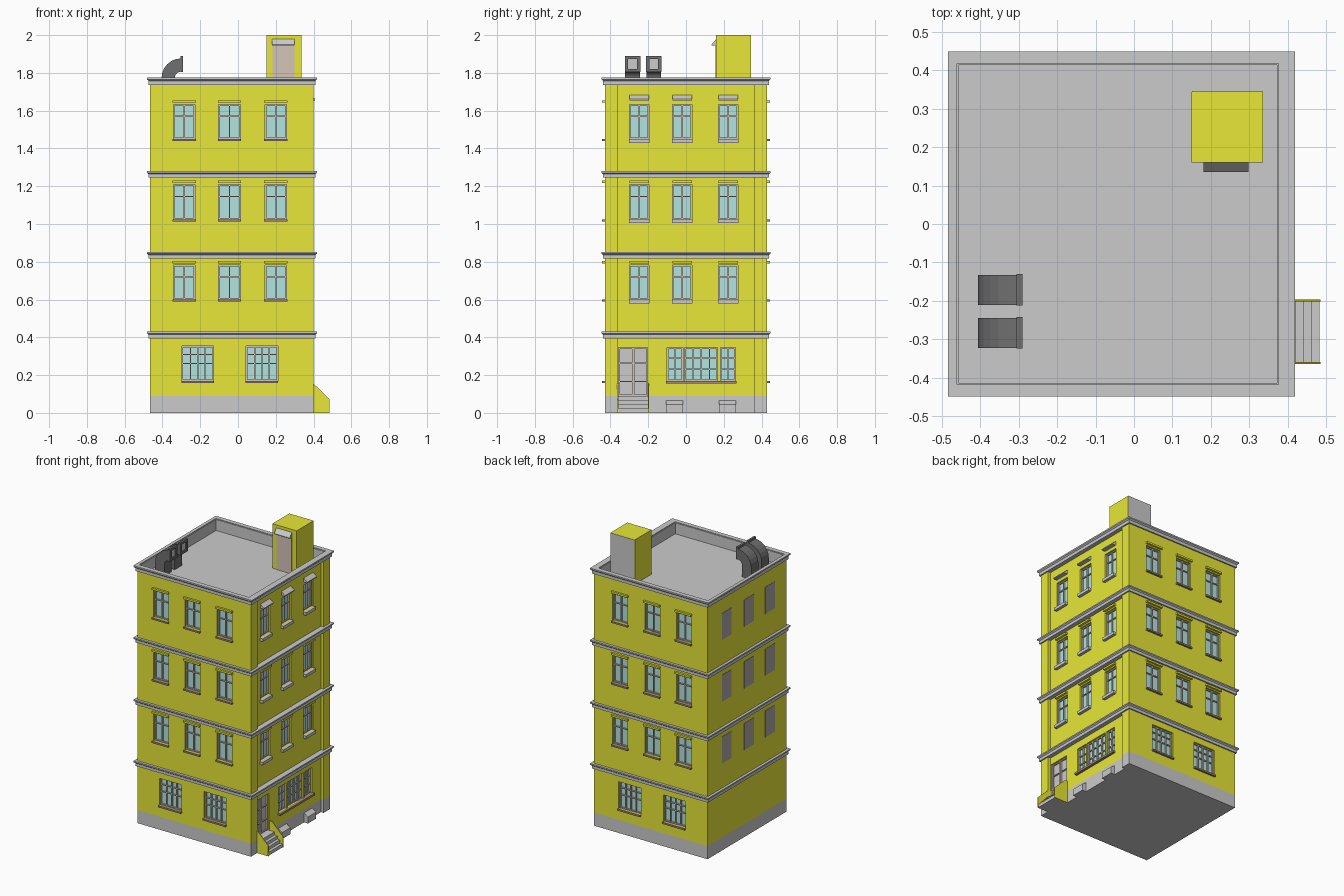
import bpy, bmesh, math
from mathutils import Vector

if "Cube" in bpy.data.objects:
    bpy.data.objects.remove(bpy.data.objects["Cube"])


def mat(name, r, g, b):
    m = bpy.data.materials.new(name)
    m.diffuse_color = (r, g, b, 1)
    m.use_nodes = True
    m.node_tree.nodes["Principled BSDF"].inputs["Base Color"].default_value = m.diffuse_color
    return m


YELLOW = mat("yellow_render", 0.8, 0.8, 0.04)
GLASS = mat("teal_glass", 0.45, 0.78, 0.75)
TAN = mat("tan_wood", 0.66, 0.56, 0.48)
BROWN = mat("dark_brown", 0.36, 0.27, 0.18)
BLIND = mat("blind_panel", 0.44, 0.40, 0.38)
ROOF = mat("roof_grey", 0.53, 0.53, 0.53)
STONE = mat("stone_grey", 0.7, 0.7, 0.7)
BLACK = mat("vent_black", 0.16, 0.16, 0.16)

X0, X1, Y = -0.465, 0.40, 0.43      # outer body
XR = 0.38                           # recessed right-hand wall
parts = {}                          # name -> (bmesh, material)


def part(name, material=None):
    if name not in parts:
        parts[name] = (bmesh.new(), material)
    return parts[name][0]


def finish(name):
    bm, material = parts.pop(name)
    bmesh.ops.recalc_face_normals(bm, faces=bm.faces)
    me = bpy.data.meshes.new(name)
    bm.to_mesh(me)
    bm.free()
    if material:
        me.materials.append(material)
    ob = bpy.data.objects.new(name, me)
    bpy.context.collection.objects.link(ob)
    return ob


def prism(bm, pts, vec):
    """Extrude a 3D polygon along a vector into a closed solid."""
    a = [bm.verts.new(p) for p in pts]
    b = [bm.verts.new(Vector(p) + Vector(vec)) for p in pts]
    n = len(a)
    bm.faces.new(a)
    bm.faces.new(b[::-1])
    return [bm.faces.new((a[i], b[i], b[(i + 1) % n], a[(i + 1) % n])) for i in range(n)]


def box(bm, x0, x1, y0, y1, z0, z1):
    prism(bm, [(x0, y0, z0), (x1, y0, z0), (x1, y1, z0), (x0, y1, z0)], (0, 0, z1 - z0))


def wall_box(bm, face, u0, u1, z0, z1, n0, n1):
    """Box placed on a facade: u along the wall, n outward from it."""
    if face in ("front", "back"):
        s = -1 if face == "front" else 1
        ys = sorted((s * (Y + n0), s * (Y + n1)))
        box(bm, u0, u1, *ys, z0, z1)
    else:
        xs = (XR + n0, XR + n1) if face == "right" else (X0 - n1, X0 - n0)
        box(bm, *xs, u0, u1, z0, z1)


def ring(bm, rects):
    """Closed loft through rectangles (x0, x1, y0, y1, z)."""
    loops = [[bm.verts.new(p) for p in ((a, c, z), (b, c, z), (b, d, z), (a, d, z))]
             for a, b, c, d, z in rects]
    for k, lo in enumerate(loops):
        hi = loops[(k + 1) % len(loops)]
        for i in range(4):
            j = (i + 1) % 4
            bm.faces.new((lo[i], lo[j], hi[j], hi[i]))


def window(face, u0, u1, z0, z1, vs, hs, glass=GLASS, label="window"):
    """Recessed opening with pane, border and glazing bars."""
    wall_box(part("opening_cutter"), face, u0, u1, z0, z1, -0.022, 0.05)
    wall_box(part(f"{face}_{label}_glass", glass), face, u0, u1, z0, z1, -0.03, -0.02)
    bm = part(f"{face}_{label}_frames", TAN)
    t = 0.007
    for u in (u0, u1 - t, *[u0 + (u1 - u0) * f - t / 2 for f in vs]):
        wall_box(bm, face, u, u + t, z0, z1, -0.021, -0.01)
    for z in (z0, z1 - t, *[z0 + (z1 - z0) * f - t / 2 for f in hs]):
        wall_box(bm, face, u0, u1, z, z + t, -0.021, -0.012)


# Walls and plinth share a plan with corner pilasters on the right side
plan = [(X0, -Y), (X1, -Y), (X1, -0.36), (XR, -0.36), (XR, 0.36), (X1, 0.36), (X1, Y), (X0, Y)]
prism(part("walls", YELLOW), [(x, y, 0.09) for x, y in plan], (0, 0, 1.65))
prism(part("plinth", STONE), [(x, y, 0) for x, y in plan], (0, 0, 0.09))

# Sunken roof with grey lining
RX0, RX1, RY = -0.46, 0.375, 0.417
box(part("opening_cutter"), RX0, RX1, -RY, RY, 1.69, 1.9)
box(part("roof_deck", ROOF), RX0, RX1, -RY, RY, 1.685, 1.694)
q = 0.004
ring(part("parapet_lining", STONE), [
    (RX0, RX1, -RY, RY, 1.69), (RX0, RX1, -RY, RY, 1.77),
    (RX0 + q, RX1 - q, -RY + q, RY - q, 1.77), (RX0 + q, RX1 - q, -RY + q, RY - q, 1.69)])

# Cornices: string courses at each floor and the parapet cap
for z, h in ((0.395, 0.035), (0.817, 0.035), (1.245, 0.035), (1.737, 0.038)):
    rects = [(X0 - o, X1 + o, -Y - o, Y + o, z + h * f)
             for o, f in ((0.009, 0), (0.009, 0.55), (0.018, 0.75), (0.018, 1))]
    rects += [(RX0, RX1, -RY, RY, z + h), (RX0, RX1, -RY, RY, z)]
    ring(part("cornices", STONE), rects)

# Upper floor windows
for k, z in enumerate((0.60, 1.025, 1.45)):
    for face in ("front", "back"):
        for u in (-0.285, -0.045, 0.2):
            window(face, u - 0.057, u + 0.057, z, z + 0.183, (0.5,), (0.66,))
            wall_box(part(f"{face}_sills", BROWN), face, u - 0.062, u + 0.062, z - 0.011, z, -0.02, 0.014)
            wall_box(part(f"{face}_lintels", YELLOW), face, u - 0.062, u + 0.062, z + 0.192, z + 0.205, -0.01, 0.014)
    for u in (-0.248, -0.02, 0.223):
        window("right", u - 0.052, u + 0.052, z, z + 0.183, (0.5,), (0.66,))
        wall_box(part("right_sills", STONE), "right", u - 0.054, u + 0.054, z - 0.02, z, -0.02, 0.02)
        wall_box(part("left_blind_windows", BLIND), "left", u - 0.052, u + 0.052, z, z + 0.183, -0.01, 0.002)
        if k < 2:
            wall_box(part("right_lintels", YELLOW), "right", u - 0.052, u + 0.052, z + 0.192, z + 0.205, -0.01, 0.016)
        else:
            prism(part("right_window_hoods", STONE),
                  [(0.375, u - 0.052, 1.655), (0.408, u - 0.052, 1.655), (0.408, u - 0.052, 1.662),
                   (0.375, u - 0.052, 1.687)], (0, 0.104, 0))

# Ground floor front and back windows
for face in ("front", "back"):
    for u in (-0.213, 0.127):
        window(face, u - 0.084, u + 0.084, 0.17, 0.353, (0.27, 0.5, 0.73), (0.5, 0.76), label="ground_window")
        wall_box(part(f"{face}_sills", BROWN), face, u - 0.086, u + 0.086, 0.159, 0.17, -0.02, 0.014)

# Shop window in three bays, with one long sill
for u0, u1, vs in ((-0.1, -0.017, (0.5,)), (-0.007, 0.168, (0.25, 0.5, 0.75)), (0.182, 0.262, (0.5,))):
    window("right", u0, u1, 0.17, 0.345, vs, (0.35, 0.68), label="shop")
wall_box(part("shop_sill", BROWN), "right", -0.105, 0.268, 0.156, 0.17, -0.02, 0.018)

# Entrance door
window("right", -0.357, -0.203, 0.09, 0.345, (0.48, 0.52), (0.3, 0.68), STONE, "door")

# Stairs and sloped cheek walls
for i in range(4):
    box(part("entrance_steps", STONE), 0.37, 0.42 + 0.0205 * i, -0.36, -0.2, 0, 0.09 - 0.0225 * i)
for y in (-0.364, -0.202):
    prism(part("stair_cheeks", YELLOW),
          [(0.375, y, 0), (0.485, y, 0), (0.485, y, 0.072), (0.40, y, 0.155), (0.375, y, 0.155)], (0, 0.006, 0))

# Basement light wells
for y in (-0.105, 0.175):
    prism(part("basement_wells", STONE),
          [(0.375, y, 0), (0.41, y, 0), (0.41, y, 0.045), (0.375, y, 0.068)], (0, 0.09, 0))

# Rooftop stair house
box(part("stair_house", YELLOW), 0.15, 0.335, 0.16, 0.343, 1.69, 2.0)
box(part("stair_house_back", ROOF), 0.151, 0.334, 0.34, 0.345, 1.69, 1.999)
box(part("stair_house_door", TAN), 0.182, 0.298, 0.157, 0.165, 1.69, 1.945)
prism(part("stair_house_hood", STONE),
      [(0.18, 0.165, 1.945), (0.18, 0.135, 1.945), (0.18, 0.135, 1.95), (0.18, 0.165, 1.985)], (0.118, 0, 0))

# Two curved square roof vents with hollow mouths
cx, cz = -0.30, 1.772


def arc(r):
    return [(cx - r * math.cos(a), cz + r * math.sin(a)) for a in [math.pi / 2 * i / 6 for i in range(7)]]


outline = [(cx - 0.105, 1.69)] + arc(0.105) + arc(0.035)[::-1] + [(cx - 0.035, 1.69)]
for y in (-0.322, -0.21):
    bm = part("roof_vents", BLACK)
    prism(bm, [(x, y, z) for x, z in outline], (0, 0.078, 0))
    # flared collar around the mouth
    for x_in, x_out, g in ((cx - 0.005, cx + 0.01, 0.0),):
        z0, z1, w = cz + 0.033, cz + 0.118, 0.016
        box(bm, x_in, x_out, y - 0.002, y + w, z0, z1)
        box(bm, x_in, x_out, y + 0.078 - w, y + 0.08, z0, z1)
        box(bm, x_in, x_out, y + w, y + 0.078 - w, z0, z0 + w)
        box(bm, x_in, x_out, y + w, y + 0.078 - w, z1 - w, z1)
    box(part("vent_grilles", ROOF), cx, cx + 0.002, y + 0.016, y + 0.062, cz + 0.049, cz + 0.102)

# Build objects, then cut the openings out of the walls
cutter = finish("opening_cutter")
cutter.hide_render = True
walls = finish("walls")
for name in list(parts):
    finish(name)
mod = walls.modifiers.new("openings", "BOOLEAN")
mod.operation = "DIFFERENCE"
mod.solver = "EXACT"
mod.object = cutter
bpy.context.view_layer.objects.active = walls
bpy.ops.object.modifier_apply(modifier=mod.name)
bpy.data.objects.remove(cutter)
